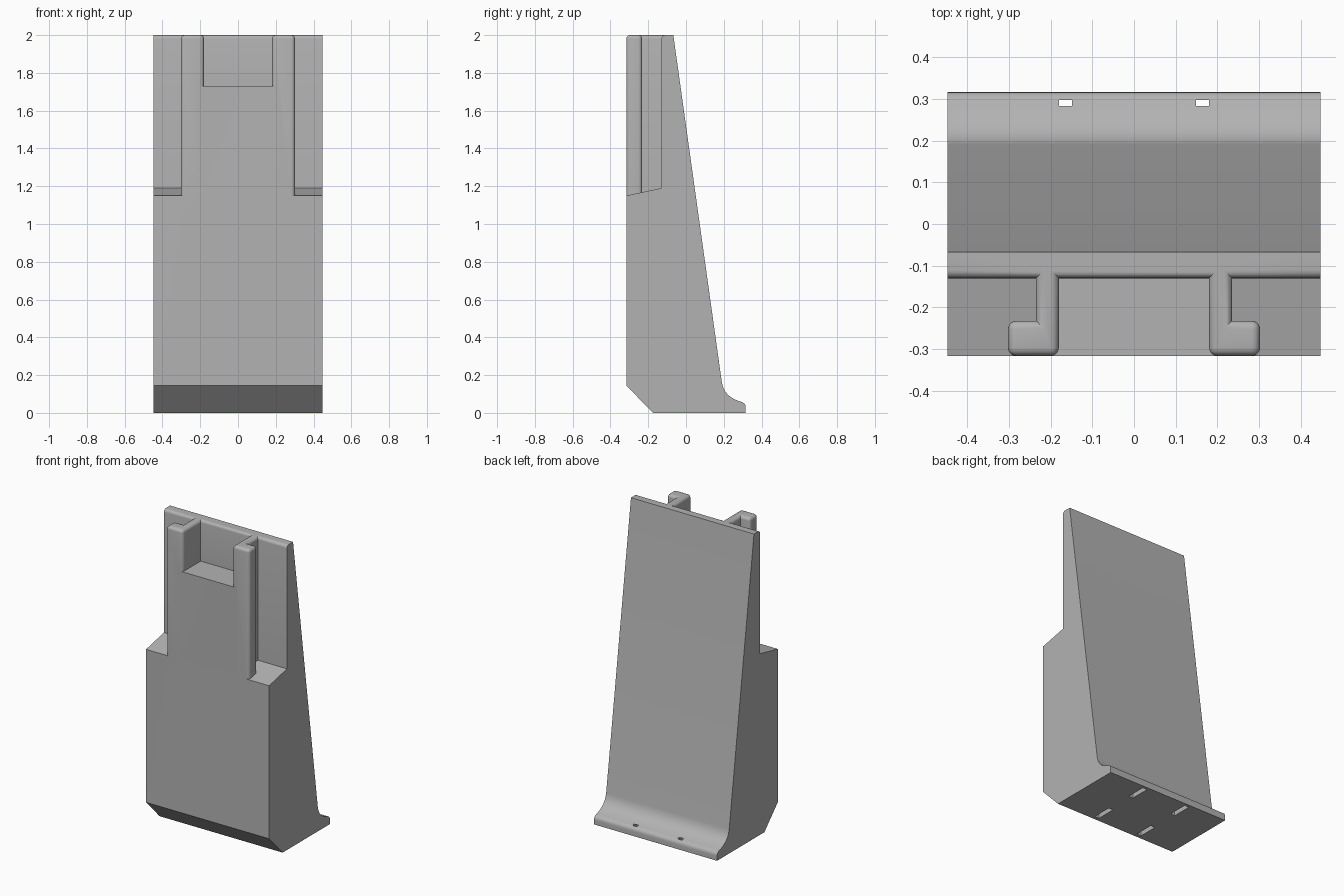
import bpy, bmesh
from mathutils import Vector

cube = bpy.data.objects.get("Cube")
if cube:
    bpy.data.objects.remove(cube, do_unlink=True)

HALF_W, FRONT, PLATE, TOP = 0.447, -0.316, -0.13, 2.0

grey = bpy.data.materials.new("plain grey")
grey.use_nodes = True
colour = (0.45, 0.45, 0.45, 1)
grey.diffuse_color = colour
grey.node_tree.nodes["Principled BSDF"].inputs["Base Color"].default_value = colour


def prism(name, points, direction, rounding=None):
    """Extrude a closed outline; optionally round edges chosen by a rule."""
    bm = bmesh.new()
    face = bm.faces.new([bm.verts.new(p) for p in points])
    ext = bmesh.ops.extrude_face_region(bm, geom=[face])
    moved = [g for g in ext["geom"] if isinstance(g, bmesh.types.BMVert)]
    bmesh.ops.translate(bm, verts=moved, vec=Vector(direction))
    bmesh.ops.recalc_face_normals(bm, faces=bm.faces)
    if rounding:
        chosen = [e for e in bm.edges if rounding(e)]
        bmesh.ops.bevel(bm, geom=chosen, offset=0.02, offset_type='OFFSET',
                        segments=5, profile=0.5, affect='EDGES')
    mesh = bpy.data.meshes.new(name)
    bm.to_mesh(mesh)
    bm.free()
    mesh.materials.append(grey)
    obj = bpy.data.objects.new(name, mesh)
    bpy.context.collection.objects.link(obj)
    return obj


def box(name, x0, x1, y0, y1, z0, z1):
    return prism(name, [(x0, y0, z0), (x1, y0, z0), (x1, y1, z0), (x0, y1, z0)],
                 (0, 0, z1 - z0))


def combine(target, other, operation):
    mod = target.modifiers.new("join", 'BOOLEAN')
    mod.operation, mod.object, mod.solver = operation, other, 'EXACT'
    bpy.context.view_layer.objects.active = target
    bpy.ops.object.modifier_apply(modifier=mod.name)
    bpy.data.objects.remove(other, do_unlink=True)


def bezier(a, b, c, d, steps):
    """Points along a cubic curve, without its first point."""
    a, b, c, d = map(Vector, (a, b, c, d))
    return [tuple(a * (1-t)**3 + b * 3*t*(1-t)**2 + c * 3*t*t*(1-t) + d * t**3)
            for t in (i / steps for i in range(1, steps + 1))]


# Wedge body: chamfered front foot, flared back lip, sloping back, thin top plate
side = [(FRONT, 0.145), (-0.175, 0), (0.316, 0), (0.316, 0.03)]
side += bezier(side[-1], (0.316, 0.05), (0.3, 0.057), (0.285, 0.061), 6)
side += bezier(side[-1], (0.235, 0.078), (0.2, 0.105), (0.19, 0.16), 12)
side += [(-0.067, TOP), (-0.11, TOP)]
side += bezier(side[-1], (-0.121, TOP), (PLATE, 1.991), (PLATE, 1.98), 5)
side += [(PLATE, 1.19), (FRONT, 1.15)]
body = prism("holder_body", [(-HALF_W, y, z) for y, z in side], (2 * HALF_W, 0, 0))

# Raised centre block between the rails
combine(body, box("centre_block", -0.21, 0.21, FRONT, -0.1, 1.1, 1.73), 'UNION')


# L-shaped rails with rounded tops and outer corners
def rail_edge(e):
    a, b = (v.co for v in e.verts)
    if max(a.y, b.y) > -0.1 and abs(a.y - b.y) < 0.001:
        return False
    if min(a.z, b.z) > TOP - 0.001:
        return True
    upright = abs(a.z - b.z) > 0.1
    return upright and (a.y < FRONT + 0.001 or abs(a.x) > 0.3)


for s in (-1, 1):
    outline = [(0.18, FRONT), (0.302, FRONT), (0.302, -0.232),
               (0.235, -0.232), (0.235, -0.09), (0.18, -0.09)]
    rail = prism("rail", [(s * x, y, 1.1) for x, y in outline],
                 (0, 0, TOP - 1.1), rail_edge)
    combine(body, rail, 'UNION')

# Underside slots; the rear pair breaks through the lip
for s in (-1, 1):
    for y0, y1 in ((-0.15, -0.02), (0.165, 0.297)):
        slot = box("slot_cutter", s * 0.164 - 0.016, s * 0.164 + 0.016,
                   y0, y1, -0.05, 0.0618)
        slot.hide_render = True
        combine(body, slot, 'DIFFERENCE')

# Smooth the curves, keep hard edges
bpy.ops.object.select_all(action='DESELECT')
body.select_set(True)
bpy.context.view_layer.objects.active = body
bpy.ops.object.shade_smooth_by_angle(angle=0.5)
